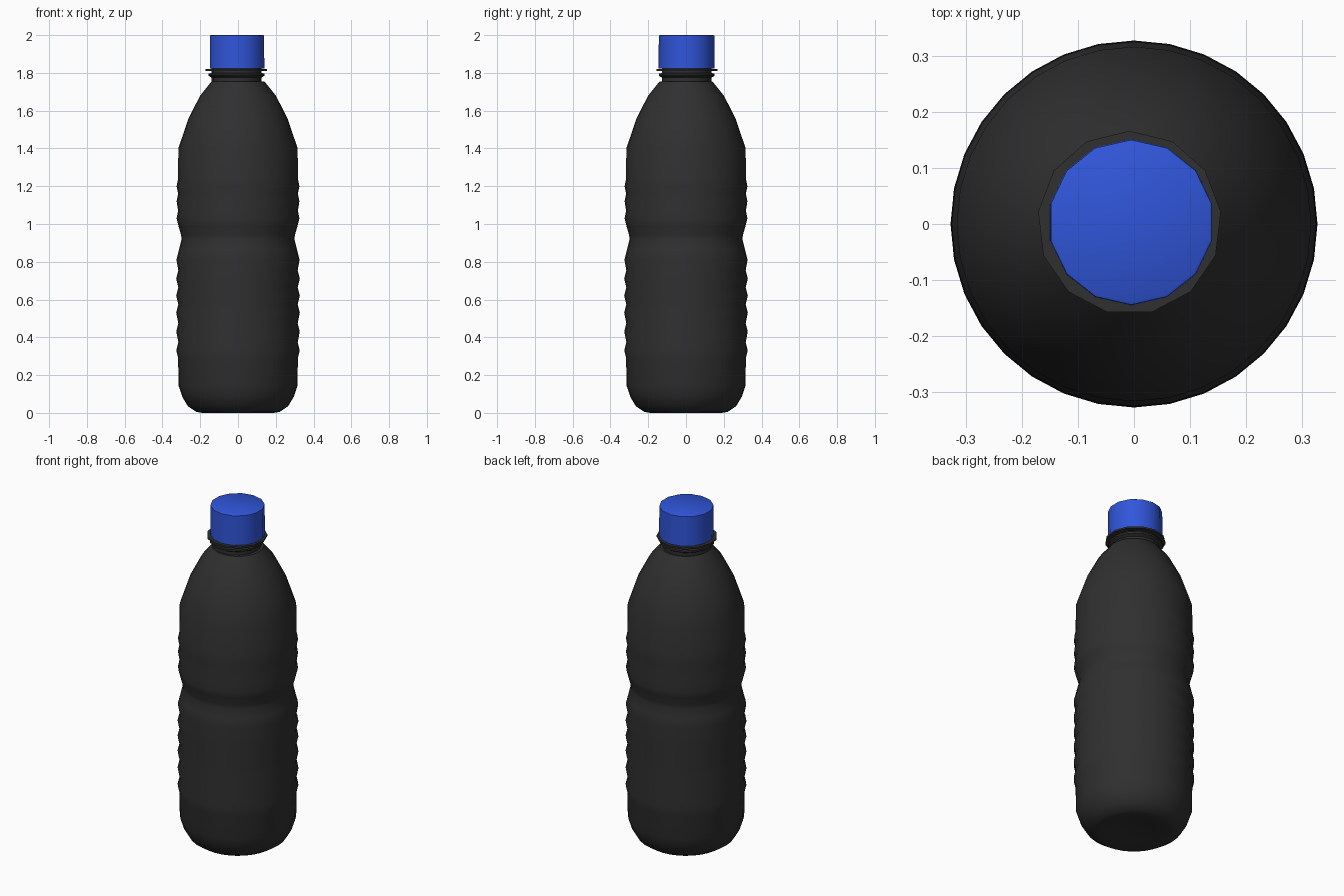
import bpy, bmesh, math

if "Cube" in bpy.data.objects:
    bpy.data.objects.remove(bpy.data.objects["Cube"])


def material(name, rgb):
    m = bpy.data.materials.new(name)
    m.diffuse_color = (*rgb, 1)
    m.use_nodes = True
    m.node_tree.nodes["Principled BSDF"].inputs["Base Color"].default_value = m.diffuse_color
    return m


dark = material("dark plastic", (0.029, 0.029, 0.029))
blue = material("blue plastic", (0.030, 0.092, 0.70))


def lathe(name, profile, sides, mat, centre=(0, 0), start=0.0, angle=35):
    """Spin a (radius, height) profile around z; radius 0 makes a pole."""
    bm = bmesh.new()
    rings = []
    for r, z in profile:
        if r == 0:
            rings.append([bm.verts.new((centre[0], centre[1], z))] * sides)
        else:
            rings.append([bm.verts.new((
                centre[0] + r * math.cos(start + 2 * math.pi * i / sides),
                centre[1] + r * math.sin(start + 2 * math.pi * i / sides), z))
                for i in range(sides)])
    for a, b in zip(rings, rings[1:]):
        for i in range(sides):
            j = (i + 1) % sides
            bm.faces.new(list(dict.fromkeys((a[i], a[j], b[j], b[i]))))
    bmesh.ops.recalc_face_normals(bm, faces=bm.faces)
    mesh = bpy.data.meshes.new(name)
    bm.to_mesh(mesh)
    bm.free()
    mesh.materials.append(mat)
    ob = bpy.data.objects.new(name, mesh)
    bpy.context.collection.objects.link(ob)
    bpy.ops.object.select_all(action='DESELECT')
    ob.select_set(True)
    bpy.context.view_layer.objects.active = ob
    bpy.ops.object.shade_smooth_by_angle(angle=math.radians(angle))
    return ob


# Bottle body: rounded base, ribs, waist, more ribs, tapering shoulder
profile = [(0, 0.03), (0.12, 0.015), (0.19, 0.0), (0.22, 0.005),
           (0.265, 0.035), (0.295, 0.085), (0.315, 0.145), (0.317, 0.29)]
for z in (0.33, 0.43, 0.53, 0.62, 0.71):
    profile += [(0.327, z), (0.316, z + 0.045)]
profile += [(0.326, 0.81), (0.312, 0.865), (0.299, 0.92), (0.301, 0.94), (0.315, 0.99)]
for z in (1.03, 1.12, 1.20):
    profile += [(0.325, z), (0.317, z + 0.04)]
profile += [(0.316, 1.40), (0.262, 1.56), (0.20, 1.68), (0.14, 1.755), (0, 1.755)]
lathe("bottle_body", profile, 32, dark)

# Neck with its lower bead
neck = (-0.008, 0.002)
lathe("neck", [(0.132, 1.74), (0.133, 1.775), (0.15, 1.785), (0.15, 1.795),
               (0.133, 1.80), (0.133, 1.83)], 13, dark, neck, math.pi / 2)

# Wide thin neck flange
lathe("neck_flange", [(0, 1.81), (0.164, 1.81), (0.164, 1.82), (0, 1.82)],
      13, dark, neck, math.pi / 2)

# Screw cap
lathe("cap", [(0, 1.822), (0.148, 1.822), (0.147, 1.997), (0.142, 2.0), (0, 2.0)],
      14, blue, (-0.005, 0.003), math.pi / 2)
